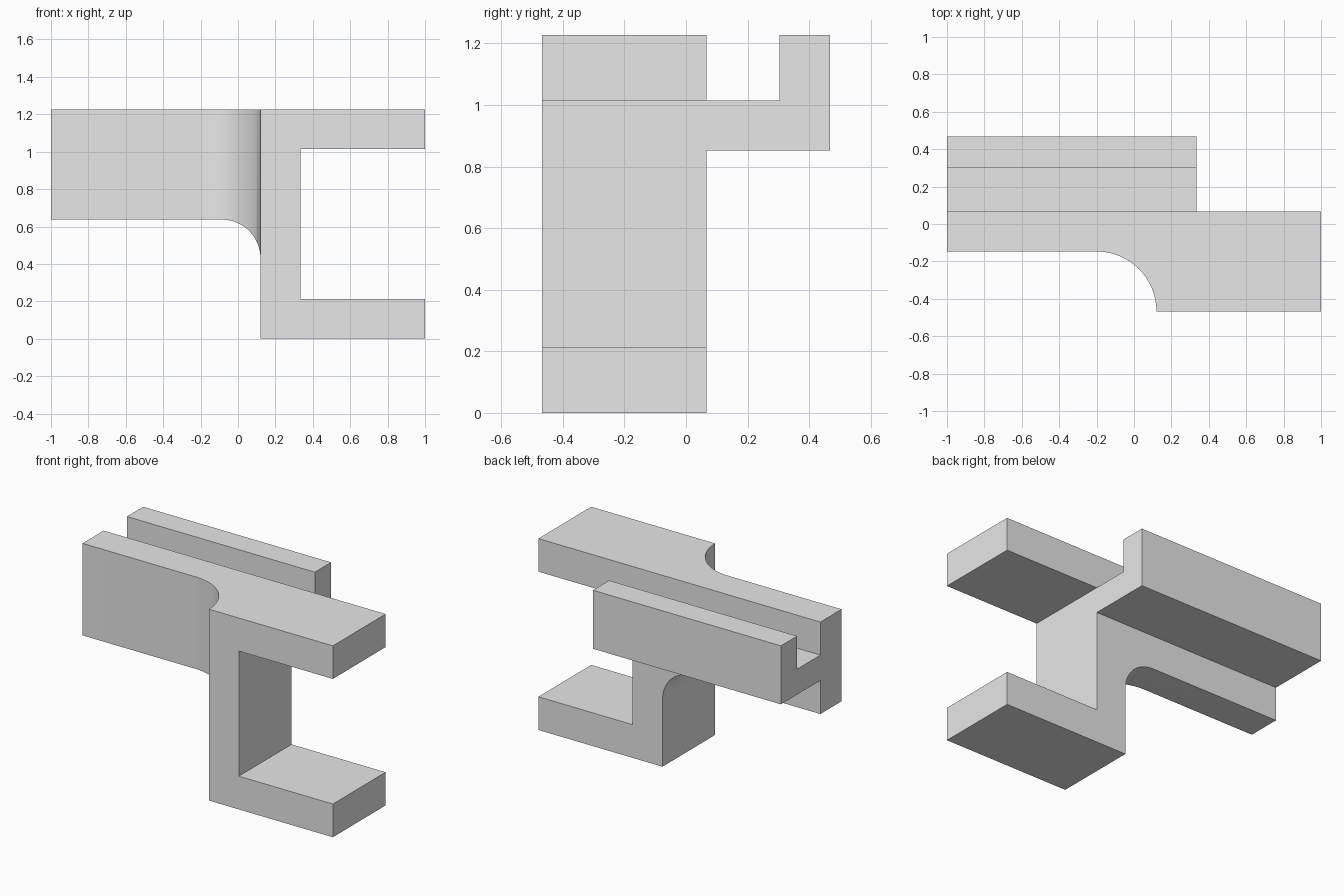
import bpy
import bmesh
from math import pi, sin, cos
from mathutils import Vector

cube = bpy.data.objects.get("Cube")
if cube:
    bpy.data.objects.remove(cube, do_unlink=True)

# Shared dimensions
X_WEB, X_INNER = 0.12, 0.333
Y_FRONT, Y_PLATE, Y_BACK, Y_END = -0.467, -0.147, 0.067, 0.467
Z_PLATE, Z_TOP = 0.637, 1.227
Z_LOW, Z_HIGH = 0.213, 1.015

grey = bpy.data.materials.new("light grey")
grey.use_nodes = True
grey.diffuse_color = (0.8, 0.8, 0.8, 1)
grey.node_tree.nodes["Principled BSDF"].inputs["Base Color"].default_value = (0.8, 0.8, 0.8, 1)


def arc(cx, cy, r, start, end, steps=24):
    angles = [start + (end - start) * i / steps for i in range(steps + 1)]
    return [(cx + r * cos(a), cy + r * sin(a)) for a in angles]


def prism(name, points, place, sweep):
    """Extrude a flat outline, put in space by place(a, b), along sweep."""
    bm = bmesh.new()
    face = bm.faces.new([bm.verts.new(place(a, b)) for a, b in points])
    result = bmesh.ops.extrude_face_region(bm, geom=[face])
    moved = [g for g in result["geom"] if isinstance(g, bmesh.types.BMVert)]
    bmesh.ops.translate(bm, verts=moved, vec=Vector(sweep))
    bmesh.ops.recalc_face_normals(bm, faces=bm.faces)
    mesh = bpy.data.meshes.new(name)
    bm.to_mesh(mesh)
    bm.free()
    mesh.materials.append(grey)
    obj = bpy.data.objects.new(name, mesh)
    bpy.context.collection.objects.link(obj)
    return obj


def combine(target, tool, operation):
    mod = target.modifiers.new(operation.lower(), "BOOLEAN")
    mod.operation, mod.solver, mod.object = operation, "EXACT", tool
    bpy.context.view_layer.objects.active = target
    bpy.ops.object.modifier_apply(modifier=mod.name)
    bpy.data.objects.remove(tool, do_unlink=True)


# C-shaped channel with the side plate, rounded under the plate
r = 0.207
outline = [(-1, Z_TOP), (-1, Z_PLATE)]
outline += arc(X_WEB - r, Z_PLATE - r, r, pi / 2, 0)
outline += [(X_WEB, 0), (1, 0), (1, Z_LOW), (X_INNER, Z_LOW),
            (X_INNER, Z_HIGH), (1, Z_HIGH), (1, Z_TOP)]
bracket = prism("bracket", outline, lambda x, z: (x, Y_FRONT, z), (0, Y_BACK - Y_FRONT, 0))

# Front cut that thins the plate and leaves the upright fillet
r = Y_PLATE - Y_FRONT
cut = [(-1.2, Y_FRONT - 0.1), (-1.2, Y_PLATE)]
cut += arc(X_WEB - r, Y_FRONT, r, pi / 2, 0)
cut += [(X_WEB, Y_FRONT - 0.1)]
cutter = prism("plate_cutter", cut, lambda x, y: (x, y, -0.1), (0, 0, 1.5))
cutter.hide_render = True
combine(bracket, cutter, "DIFFERENCE")

# Hooked rail along the back
hook = [(Y_BACK, 0.852), (Y_END, 0.852), (Y_END, Z_TOP),
        (0.303, Z_TOP), (0.303, Z_HIGH), (Y_BACK, Z_HIGH)]
rail = prism("hook_rail", hook, lambda y, z: (-1, y, z), (1 + X_INNER, 0, 0))
combine(bracket, rail, "UNION")

# Merge flush faces and shade the fillets smooth
bm = bmesh.new()
bm.from_mesh(bracket.data)
bmesh.ops.remove_doubles(bm, verts=bm.verts, dist=0.0001)
bmesh.ops.dissolve_limit(bm, angle_limit=0.01, verts=bm.verts, edges=bm.edges)
bm.to_mesh(bracket.data)
bm.free()
bpy.ops.object.select_all(action="DESELECT")
bracket.select_set(True)
bpy.context.view_layer.objects.active = bracket
bpy.ops.object.shade_smooth_by_angle(angle=pi / 6)
